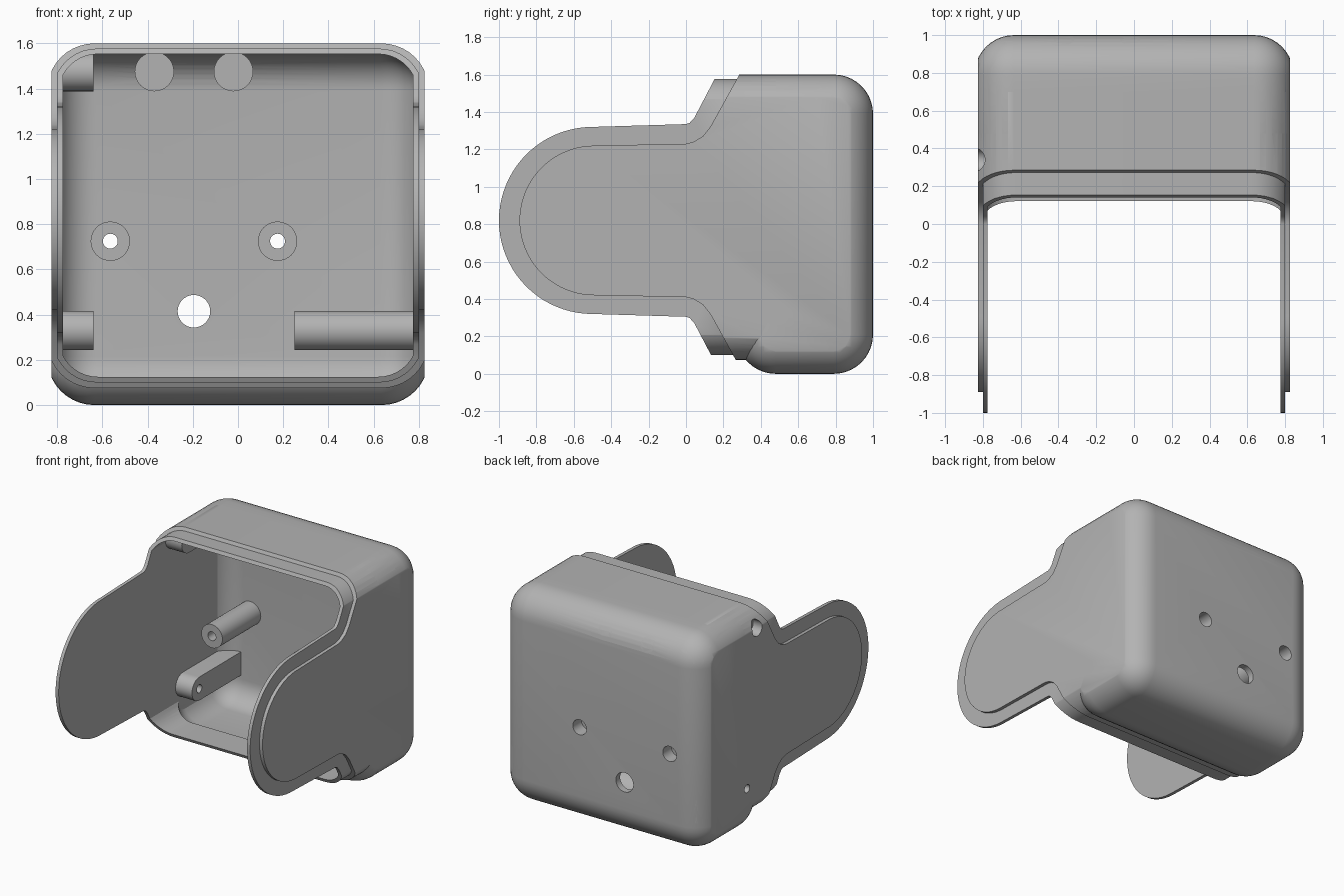
import bpy, bmesh, math
from mathutils import Vector, Matrix

cube = bpy.data.objects.get("Cube")
if cube:
    bpy.data.objects.remove(cube, do_unlink=True)

grey = bpy.data.materials.new("plain_grey")
grey.use_nodes = True
colour = (0.45, 0.45, 0.45, 1)
grey.diffuse_color = colour
grey.node_tree.nodes["Principled BSDF"].inputs["Base Color"].default_value = colour
MID = 0.82  # height of the cheek centre line


def finish(name, bm):
    bmesh.ops.recalc_face_normals(bm, faces=bm.faces[:])
    mesh = bpy.data.meshes.new(name)
    bm.to_mesh(mesh)
    bm.free()
    mesh.materials.append(grey)
    obj = bpy.data.objects.new(name, mesh)
    bpy.context.collection.objects.link(obj)
    return obj


def rounded_box(name, half_x, y0, y1, z0, z1, radius, long_only=False):
    bm = bmesh.new()
    bmesh.ops.create_cube(bm, size=1)
    for v in bm.verts:
        v.co = Vector((v.co.x * 2 * half_x, y0 + (v.co.y + .5) * (y1 - y0),
                       z0 + (v.co.z + .5) * (z1 - z0)))
    edges = [e for e in bm.edges if not long_only
             or abs(e.verts[0].co.y - e.verts[1].co.y) > .01]
    bmesh.ops.bevel(bm, geom=edges, offset=radius, segments=10, profile=.5, affect='EDGES')
    return finish(name, bm)


def prism(name, outline, x0, x1):
    """Extrude a (y, z) outline along x."""
    bm = bmesh.new()
    face = bm.faces.new([bm.verts.new((x0, y, z)) for y, z in outline])
    new = bmesh.ops.extrude_face_region(bm, geom=[face])["geom"]
    bmesh.ops.translate(bm, vec=(x1 - x0, 0, 0),
                        verts=[g for g in new if isinstance(g, bmesh.types.BMVert)])
    return finish(name, bm)


def rod(name, axis, centre, radius, length):
    bm = bmesh.new()
    bmesh.ops.create_cone(bm, cap_ends=True, segments=32, radius1=radius,
                          radius2=radius, depth=length)
    turn = Vector(axis).to_track_quat('Z', 'Y').to_matrix().to_4x4()
    bm.transform(Matrix.Translation(centre) @ turn)
    return finish(name, bm)


def boolean(obj, other, operation):
    mod = obj.modifiers.new("boolean", 'BOOLEAN')
    mod.operation, mod.object, mod.solver = operation, other, 'EXACT'
    bpy.context.view_layer.objects.active = obj
    bpy.ops.object.modifier_apply(modifier=mod.name)


def discard(*objs):
    for obj in objs:
        bpy.data.objects.remove(obj, do_unlink=True)


def cheek_outline(centre_y, radius, shoulder):
    """Round nose, straight neck and sloping shoulder, mirrored about MID."""
    nose = [(centre_y - radius * math.sin(a), radius * math.cos(a))
            for a in (math.pi / 2 * i / 20 for i in range(20, -1, -1))]
    upper = nose + shoulder + [(1.1, .95)]
    return [(y, MID + h) for y, h in upper] + [(y, MID - h) for y, h in upper[:0:-1]]


# Outer shell: mouth tube plus full-depth body with a belly, trimmed to the cheek outline
hull = rounded_box("hull", .845, .27, 1, 0, 1.6, .21)
mouth = rounded_box("mouth", .845, -1.2, .7, .075, 1.6, .21, True)
boolean(hull, mouth, 'UNION')
trim = prism("trim", cheek_outline(-.49, .40, [
    (0, .41), (.04, .42), (.09, .45), (.13, .50), (.285, .78), (.38, .95)]), -.825, .825)
boolean(hull, trim, 'INTERSECT')

# Inner lip standing proud of the shell
lip = rounded_box("lip", .82, -1.2, .6, .10, 1.577, .195, True)
lip_trim = prism("lip_trim", cheek_outline(-.5, .5, [
    (0, .515), (.02, .522), (.045, .55), (.155, .76), (.255, .95)]), -.80, .80)
boolean(lip, lip_trim, 'INTERSECT')
boolean(hull, lip, 'UNION')
discard(mouth, trim, lip, lip_trim)

# Hollow interior
housing = hull.copy()
housing.data = hull.data.copy()
housing.name = "housing"
bpy.context.collection.objects.link(housing)
cavity = rounded_box("cavity", .795, .32, .95, .05, 1.553, .165)
opening = rounded_box("opening", .795, -1.3, .7, .125, 1.553, .175, True)
boolean(cavity, opening, 'UNION')
sides = prism("sides", [(-2, -1), (2, -1), (2, 3), (-2, 3)], -.775, .775)
boolean(cavity, sides, 'INTERSECT')
boolean(housing, cavity, 'DIFFERENCE')
discard(cavity, opening, sides)

# Screw posts on the back wall
back_holes = [(-.37, 1.475), (-.02, 1.475), (-.565, .725), (.175, .725)]
posts = [rod("back_screw_post", (0, 1, 0), (x, .74, z), .087, .48) for x, z in back_holes]


# Side screw blocks: round front end, running to the back wall
def side_block(name, x0, x1, y, z):
    r = .087
    arc = [(y - r * math.cos(a), z + r * math.sin(a))
           for a in (math.pi * (i / 16 - .5) for i in range(17))]
    return prism(name, arc + [(.97, z + r), (.97, z - r)], x0, x1)


posts += [side_block("lower_left_block", .25, .79, .46, .33),
          side_block("lower_right_block", -.79, -.64, .46, .33),
          side_block("upper_right_block", -.79, -.64, .34, 1.475)]
for post in posts:
    boolean(post, hull, 'INTERSECT')
discard(hull)

# Screw holes with recesses, cable hole and lip notch
X, Y, Z = (1, 0, 0), (0, 1, 0), (0, 0, 1)
cutters = [rod("cable_hole", Y, (-.195, 1, .415), .072, .4),
           rod("lip_notch", Z, (-.195, .165, .1), .095, .2)]
for x, z in back_holes:
    cutters += [rod("hole", Y, (x, .8, z), .033, 1), rod("recess", Y, (x, 1, z), .056, .2)]
for side in (-1, 1):
    cutters += [rod("hole", X, (side * .6, .46, .33), .03, .8),
                rod("recess", X, (side * .85, .46, .33), .057, .2),
                rod("tip_hole", X, (side * .8, -.95, MID + .01), .03, .2),
                rod("tip_recess", X, (side * .84, -.945, MID + .01), .055, .1)]
cutters += [rod("hole", X, (-.8, .34, 1.475), .03, .6),
            rod("recess", X, (-.85, .34, 1.475), .057, .2)]
for obj in [housing] + posts:
    for cutter in cutters:
        boolean(obj, cutter, 'DIFFERENCE')
discard(*cutters)

# Smooth curved surfaces, keep hard edges
for obj in [housing] + posts:
    bpy.ops.object.select_all(action='DESELECT')
    obj.select_set(True)
    bpy.context.view_layer.objects.active = obj
    bpy.ops.object.shade_smooth_by_angle(angle=math.radians(30))
